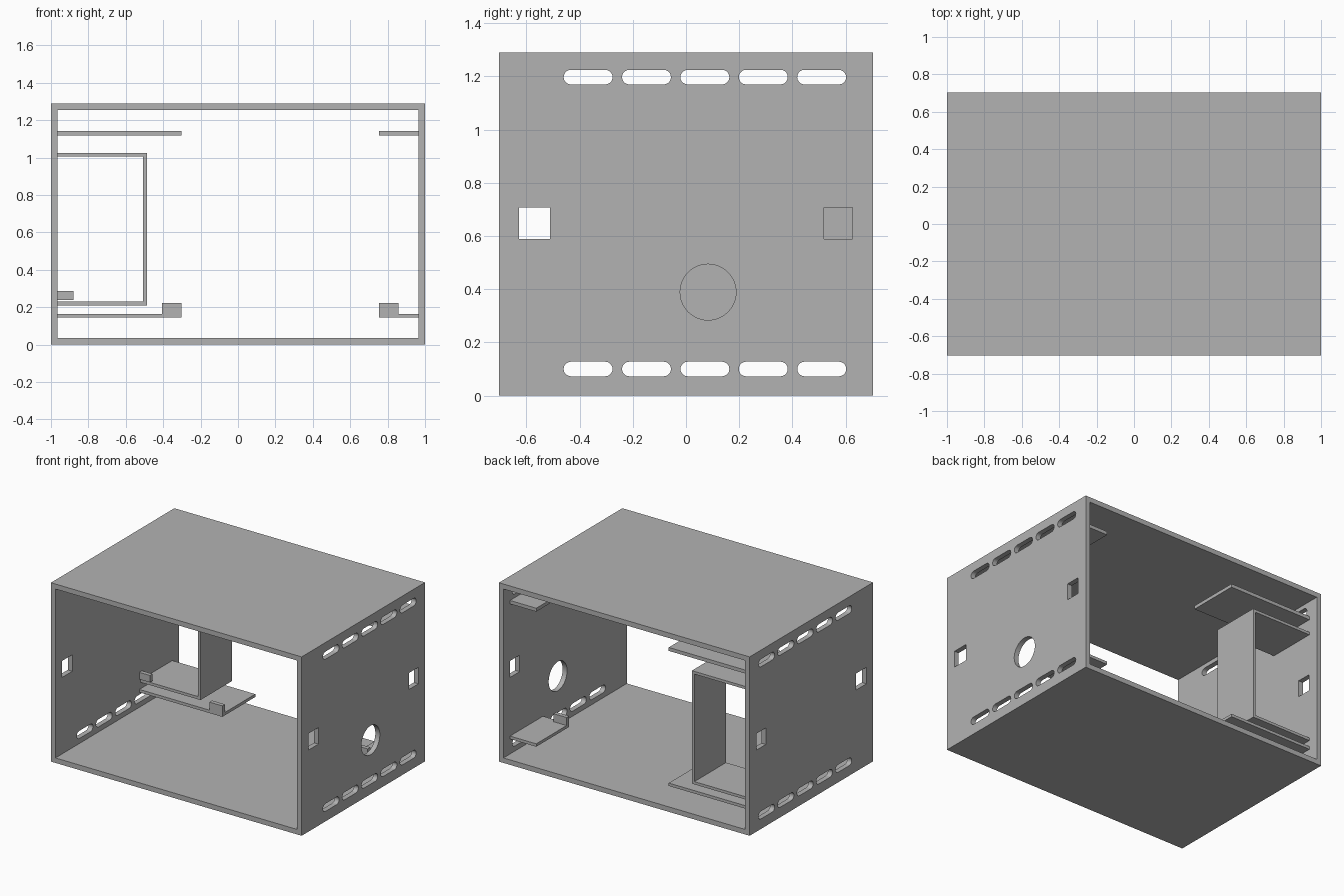
import bpy, bmesh, math

cube = bpy.data.objects.get("Cube")
if cube:
    bpy.data.objects.remove(cube, do_unlink=True)

grey = bpy.data.materials.new("plain grey")
grey.use_nodes = True
COLOUR = (0.45, 0.45, 0.45, 1)
grey.diffuse_color = COLOUR
grey.node_tree.nodes["Principled BSDF"].inputs["Base Color"].default_value = COLOUR

HX, HY, H, T = 1.0, 0.703, 1.29, 0.036   # half width, half depth, height, wall
IN = HX - T                              # inner wall face


def finish(name, bm):
    bmesh.ops.recalc_face_normals(bm, faces=bm.faces)
    mesh = bpy.data.meshes.new(name)
    bm.to_mesh(mesh)
    bm.free()
    mesh.materials.append(grey)
    obj = bpy.data.objects.new(name, mesh)
    bpy.context.collection.objects.link(obj)
    return obj


def box(name, x, y, z):
    bm = bmesh.new()
    bmesh.ops.create_cube(bm, size=1)
    for v in bm.verts:
        v.co = [r[0] if c < 0 else r[1] for c, r in zip(v.co, (x, y, z))]
    return finish(name, bm)


def prism_x(bm, outline, x0, x1):
    """Closed prism of a (y, z) outline along x."""
    face = bm.faces.new([bm.verts.new((x0, y, z)) for y, z in outline])
    out = bmesh.ops.extrude_face_region(bm, geom=[face])["geom"]
    for v in out:
        if isinstance(v, bmesh.types.BMVert):
            v.co.x = x1


def extruded_xz(name, outline, y0, y1):
    """Closed prism of an (x, z) outline along y."""
    bm = bmesh.new()
    rings = [[bm.verts.new((x, y, z)) for x, z in outline] for y in (y0, y1)]
    n = len(outline)
    for ring in rings:
        bm.faces.new(ring)
    for i in range(n):
        j = (i + 1) % n
        bm.faces.new((rings[0][i], rings[0][j], rings[1][j], rings[1][i]))
    return finish(name, bm)


def slot_outline(cy, cz, length, height, steps=10):
    r = height / 2
    pts = []
    for side in (1, -1):
        for i in range(steps + 1):
            a = -math.pi / 2 + math.pi * i / steps
            pts.append((cy + side * (length / 2 - r + r * math.cos(a)),
                        cz + side * r * math.sin(a)))
    return pts


# Case shell: rectangular tube open at front and back
bm = bmesh.new()
loops = []
for y in (-HY, HY):
    for w, lo, hi in ((HX, 0, H), (IN, T, H - T)):
        loops.append([bm.verts.new((x, y, z))
                      for x, z in ((-w, lo), (w, lo), (w, hi), (-w, hi))])
fo, fi, bo, bi = loops
for a, b in ((fo, fi), (bo, bi), (fo, bo), (fi, bi)):
    for i in range(4):
        j = (i + 1) % 4
        bm.faces.new((a[i], a[j], b[j], b[i]))
shell = finish("case_shell", bm)

# Openings: vent slots and square windows in both sides, round port in one
bm = bmesh.new()
for z in (0.1, 1.197):
    for i in range(5):
        prism_x(bm, slot_outline(-0.368 + 0.2195 * i, z, 0.184, 0.055), -1.1, 1.1)
for y0, y1 in ((-0.627, -0.511), (0.519, 0.626)):
    prism_x(bm, [(y0, 0.588), (y1, 0.588), (y1, 0.707), (y0, 0.707)], -1.1, 1.1)
port = [(0.083 + 0.105 * math.cos(a), 0.389 + 0.105 * math.sin(a))
        for a in (math.tau * i / 48 for i in range(48))]
prism_x(bm, port, 0.8, 1.1)
cutter = finish("opening_cutter", bm)
cutter.hide_render = True

mod = shell.modifiers.new("openings", "BOOLEAN")
mod.operation, mod.solver, mod.object = "DIFFERENCE", "EXACT", cutter
bpy.context.view_layer.update()
cut = bpy.data.meshes.new_from_object(
    shell.evaluated_get(bpy.context.evaluated_depsgraph_get()))
shell.modifiers.clear()
shell.data = cut
bpy.data.objects.remove(cutter, do_unlink=True)
cut.shade_smooth()
cut.set_sharp_from_angle(angle=math.radians(30))

# Guide shelves on each side, the lower ones with a stop at the front
Y0, Y1 = 0.253, 0.628
for side, s, reach in (("right", -1, 0.302), ("left", 1, 0.755)):
    wall, tip = s * (IN + 0.01), s * reach
    span = sorted((wall, tip))
    box(side + "_upper_shelf", span, (Y0, Y1), (1.118, 1.143))
    box(side + "_lower_shelf", span, (Y0, Y1), (0.144, 0.165))
    box(side + "_shelf_stop", sorted((tip, tip + s * 0.103)),
        (Y0, Y0 + 0.03), (0.144, 0.223))

# C-shaped bracket on the right wall, with its small stop
W, E, B, C, P = -IN - 0.01, -0.487, 0.21, 1.025, 0.02
extruded_xz("c_bracket", [(W, B), (E, B), (E, C), (W, C), (W, C - P),
                          (E - P, C - P), (E - P, B + P), (W, B + P)], 0.268, Y1)
box("bracket_stop", (W, -0.88), (Y0, Y0 + 0.03), (0.238, 0.288))
